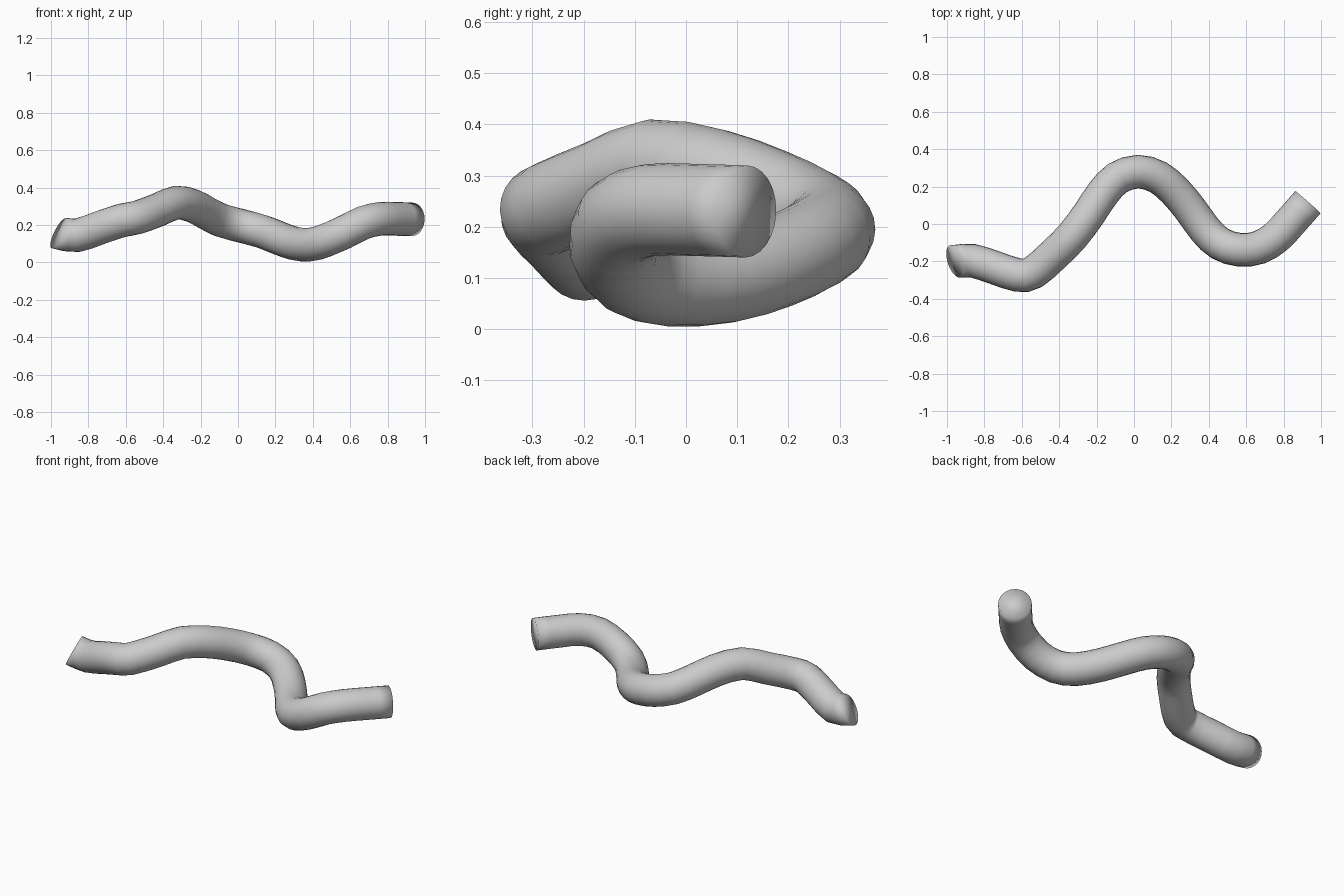
import bpy, bmesh, math
from mathutils import Vector

if "Cube" in bpy.data.objects:
    bpy.data.objects.remove(bpy.data.objects["Cube"])

RADIUS, SIDES, STEPS = 0.09, 24, 2

# Centre line of the winding tube
path = [Vector(p) for p in [
    (-0.957, -0.20, 0.157), (-0.86, -0.197, 0.145), (-0.74, -0.235, 0.185),
    (-0.62, -0.273, 0.225), (-0.54, -0.26, 0.24), (-0.43, -0.165, 0.28),
    (-0.33, -0.065, 0.32), (-0.24, 0.055, 0.302), (-0.17, 0.16, 0.265),
    (-0.09, 0.245, 0.225), (0.02, 0.28, 0.195), (0.13, 0.25, 0.165),
    (0.22, 0.175, 0.13), (0.30, 0.08, 0.102), (0.38, -0.03, 0.095),
    (0.46, -0.105, 0.115), (0.565, -0.138, 0.16), (0.67, -0.125, 0.212),
    (0.76, -0.07, 0.233), (0.84, 0.015, 0.233), (0.93, 0.117, 0.23)]]


def smooth_path(pts, steps):
    """Catmull-Rom subdivision of the path."""
    ext = [2 * pts[0] - pts[1]] + pts + [2 * pts[-1] - pts[-2]]
    out = []
    for a, b, c, d in zip(ext, ext[1:], ext[2:], ext[3:]):
        for i in range(steps):
            t = i / steps
            out.append(0.5 * (2 * b + (c - a) * t + (2 * a - 5 * b + 4 * c - d) * t * t
                              + (3 * b - a - 3 * c + d) * t ** 3))
    return out + [pts[-1]]


centres = smooth_path(path, STEPS)
tangents = [(centres[min(i + 1, len(centres) - 1)] - centres[max(i - 1, 0)]).normalized()
            for i in range(len(centres))]
tangents[0] = Vector((0.86, 0.29, -0.44)).normalized()  # slanted start cap
tangents[1] = (tangents[0] + 2 * tangents[1]).normalized()

# Sweep rings along the path
bm = bmesh.new()
rings = []
for c, t in zip(centres, tangents):
    u = t.cross(Vector((0, 0, 1))).normalized()
    v = t.cross(u)
    rings.append([bm.verts.new(c + RADIUS * (math.cos(a) * u + math.sin(a) * v))
                  for a in (2 * math.pi * k / SIDES for k in range(SIDES))])
for r, s in zip(rings, rings[1:]):
    for k in range(SIDES):
        n = (k + 1) % SIDES
        bm.faces.new((r[k], r[n], s[n], s[k]))

# End caps
bm.faces.new(rings[0])
bm.faces.new(rings[-1])
bmesh.ops.recalc_face_normals(bm, faces=bm.faces)
for f in bm.faces:
    f.smooth = True

mesh = bpy.data.meshes.new("winding_tube")
bm.to_mesh(mesh)
bm.free()
tube = bpy.data.objects.new("winding_tube", mesh)
bpy.context.collection.objects.link(tube)
